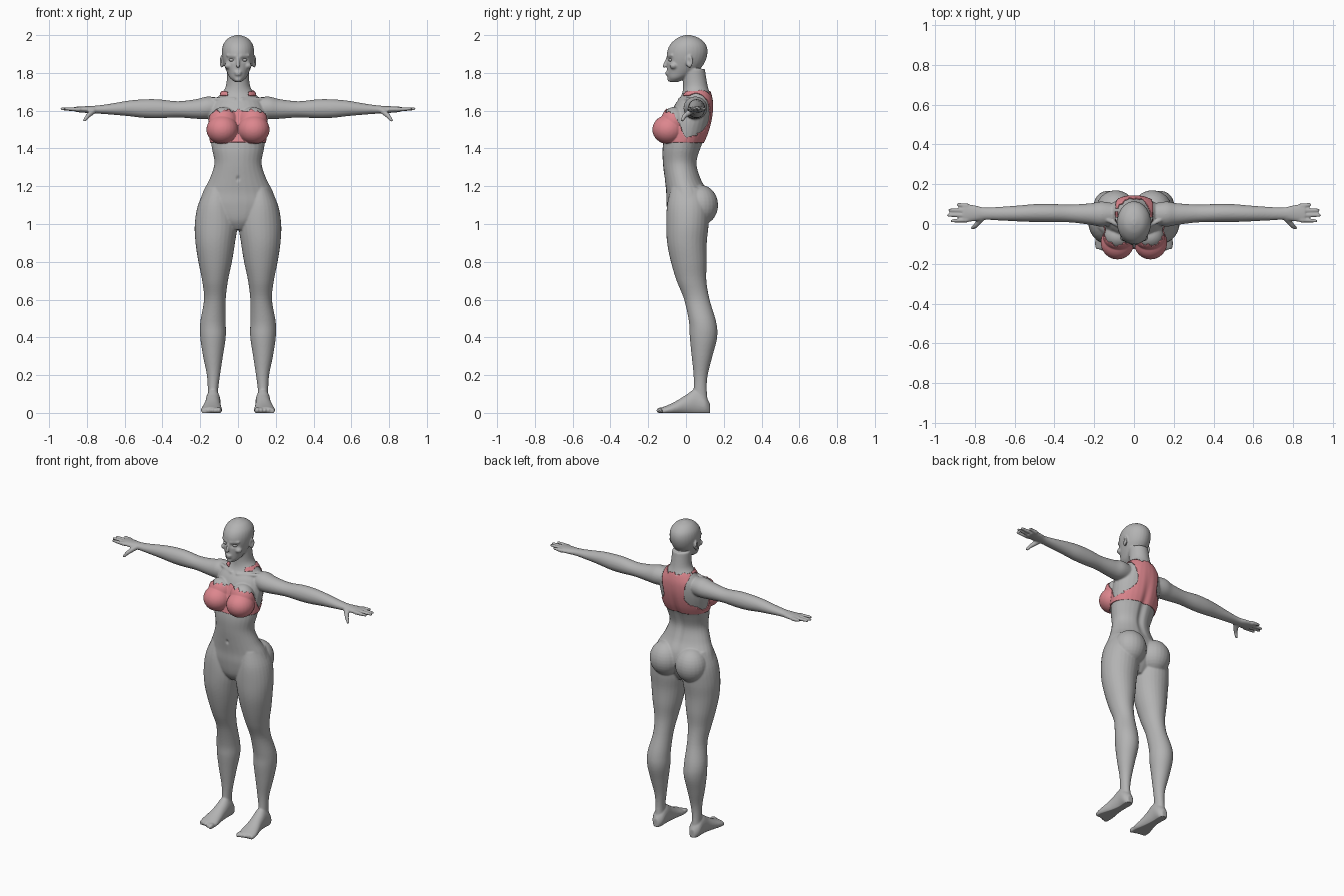
import bpy
import bmesh
import math
from mathutils import Vector, Matrix

cube = bpy.data.objects.get("Cube")
if cube:
    bpy.data.objects.remove(cube)


def make_material(name, colour):
    mat = bpy.data.materials.new(name)
    mat.use_nodes = True
    mat.diffuse_color = (*colour, 1)
    mat.node_tree.nodes["Principled BSDF"].inputs["Base Color"].default_value = (*colour, 1)
    return mat


grey = make_material("body grey", (0.45, 0.45, 0.45))
pink = make_material("top pink", (0.72, 0.24, 0.27))
bm = bmesh.new()
AXES = {"x": (1, 2, 0), "y": (0, 2, 1), "z": (0, 1, 2)}


def spline(rows, steps=5):
    """Smooth curve through rows of numbers."""
    rows = [Vector(r) for r in rows]
    out = []
    for i in range(len(rows) - 1):
        a, b, c, d = rows[max(i - 1, 0)], rows[i], rows[i + 1], rows[min(i + 2, len(rows) - 1)]
        for s in range(steps):
            t = s / steps
            out.append(b + (c - a) * (t / 2) + (a * 2 - b * 5 + c * 4 - d) * (t * t / 2)
                       + (b * 3 - a - c * 3 + d) * (t ** 3 / 2))
    return out + [rows[-1]]


def loft(axis, rows, side=1, count=28):
    """Oval rings along an axis; each row is position, min and max of both other axes."""
    u_axis, v_axis, t_axis = AXES[axis]
    rings = []
    for t, u0, u1, v0, v1 in spline(rows):
        ring = []
        for k in range(count):
            angle = math.tau * k / count
            p = [0, 0, 0]
            p[u_axis] = (u0 + u1) / 2 + (u1 - u0) / 2 * math.cos(angle)
            p[v_axis] = (v0 + v1) / 2 + (v1 - v0) / 2 * math.sin(angle)
            p[t_axis] = t
            p[0] *= side
            ring.append(bm.verts.new(p))
        rings.append(ring)
    for low, high in zip(rings, rings[1:]):
        for k in range(count):
            n = (k + 1) % count
            bm.faces.new((low[k], low[n], high[n], high[k]))
    bm.faces.new(rings[0])
    bm.faces.new(rings[-1])


def ball(centre, radii, side=1, tilt=0):
    place = (Matrix.Translation((centre[0] * side, centre[1], centre[2]))
             @ Matrix.Rotation(tilt * side, 4, "Z") @ Matrix.Diagonal((*radii, 1)))
    bmesh.ops.create_uvsphere(bm, u_segments=24, v_segments=16, radius=1, matrix=place)


def limb(start, end, r1, r2, side=1):
    """Tapered rod with round ends."""
    a, b = (Vector((p[0] * side, p[1], p[2])) for p in (start, end))
    turn = (b - a).to_track_quat("Z", "Y").to_matrix().to_4x4()
    bmesh.ops.create_cone(bm, cap_ends=True, segments=16, radius1=r1, radius2=r2,
                          depth=(b - a).length, matrix=Matrix.Translation((a + b) / 2) @ turn)
    for p, r in ((a, r1), (b, r2)):
        ball(p, (r, r, r))


# Torso and neck: height, half width, front, back
torso = [(.97, .05, -.06, .06), (1.02, .14, -.09, .09), (1.1, .2, -.103, .12),
         (1.17, .185, -.105, .115), (1.24, .15, -.113, .08), (1.32, .125, -.122, .06),
         (1.4, .138, -.124, .08), (1.48, .15, -.11, .115), (1.56, .155, -.09, .135),
         (1.63, .14, -.06, .14), (1.68, .1, -.025, .132), (1.73, .064, -.015, .115),
         (1.82, .058, -.02, .1)]
loft("z", [(z, -w, w, f, b) for z, w, f, b in torso])

# Head
head = [(1.752, .018, -.085, -.04), (1.772, .042, -.096, 0), (1.8, .057, -.1, .05),
        (1.84, .073, -.101, .09), (1.88, .083, -.102, .109), (1.92, .085, -.098, .114),
        (1.955, .076, -.08, .102), (1.985, .05, -.045, .068), (2, .012, -.005, .025)]
loft("z", [(z, -w, w, f, b) for z, w, f, b in head])

# Nose, lips and chin
limb((0, -.1, 1.878), (0, -.114, 1.836), .006, .01)
ball((0, -.098, 1.803), (.021, .012, .006))
ball((0, -.097, 1.792), (.018, .012, .007))
ball((0, -.084, 1.766), (.02, .015, .014))

leg = [(.03, .102, .162, .03, .12), (.12, .105, .16, .04, .11), (.2, .095, .165, .04, .115),
       (.3, .08, .185, .03, .14), (.4, .065, .2, .02, .165), (.48, .065, .2, .016, .16),
       (.6, .065, .18, -.01, .125), (.7, .053, .19, -.05, .108), (.8, .032, .21, -.08, .11),
       (.9, .016, .225, -.1, .11), (1, .003, .229, -.105, .12), (1.1, .02, .212, -.1, .12),
       (1.19, .05, .17, -.08, .09)]
foot = [(.127, .115, .15, .05), (.1, .095, .17, .09), (.05, .093, .171, .125), (0, .092, .176, .095),
        (-.05, .088, .188, .064), (-.09, .084, .196, .044), (-.125, .088, .194, .03)]
# Arm: distance out, height, depth centre, vertical and depth radii
arm = [(.08, 1.615, .05, .05, .05), (.16, 1.615, .05, .06, .063), (.22, 1.609, .05, .052, .054),
       (.32, 1.607, .053, .043, .045), (.42, 1.61, .055, .05, .046), (.5, 1.611, .055, .049, .045),
       (.58, 1.612, .053, .041, .04), (.68, 1.608, .052, .028, .034), (.75, 1.606, .052, .021, .031),
       (.8, 1.606, .054, .018, .04), (.86, 1.607, .056, .014, .047)]
fingers = [(.097, .885), (.07, .926), (.044, .932), (.016, .914)]

for side in (1, -1):
    loft("z", leg, side)
    loft("y", [(y, a, b, -.012, top) for y, a, b, top in foot], side)
    # Toes
    for i in range(5):
        ball((.102 + .02 * i, -.13 + .007 * i, .013), (.015 - .001 * i, .027, .017 - .001 * i), side)
    # Buttocks and bust
    ball((.092, .072, 1.1), (.1, .098, .108), side)
    ball((.083, -.093, 1.5), (.079, .08, .072), side)
    ball((.078, -.062, 1.545), (.073, .065, .075), side)
    # Arm, hand and collarbone
    loft("x", [(x, y - ry, y + ry, z - rz, z + rz) for x, z, y, rz, ry in arm], side)
    for y, tip in fingers:
        limb((.84, y * .9 + .005, 1.607), (tip, y, 1.61), .0125, .0085, side)
    limb((.765, .03, 1.6), (.795, -.008, 1.572), .017, .012, side)
    limb((.795, -.008, 1.572), (.812, -.02, 1.55), .012, .009, side)
    limb((.02, -.035, 1.66), (.13, .02, 1.66), .009, .012, side)
    # Ear, brow and cheekbone
    ball((.086, .018, 1.86), (.01, .02, .034), side, -.35)
    limb((.014, -.096, 1.889), (.058, -.075, 1.893), .008, .006, side)
    ball((.05, -.065, 1.838), (.022, .022, .018), side)

bmesh.ops.recalc_face_normals(bm, faces=bm.faces)
raw = bpy.data.meshes.new("body_parts")
bm.to_mesh(raw)
bm.free()

# Fuse the parts into one smooth skin
source = bpy.data.objects.new("body_source", raw)
bpy.context.collection.objects.link(source)
remesh = source.modifiers.new("Fuse", "REMESH")
remesh.mode = "VOXEL"
remesh.voxel_size = .005
soften = source.modifiers.new("Soften", "SMOOTH")
soften.factor = .5
soften.iterations = 6
graph = bpy.context.evaluated_depsgraph_get()
skin = bpy.data.meshes.new_from_object(source.evaluated_get(graph))
bpy.data.objects.remove(source)
skin.name = "body"


def near(p, centre, size):
    return math.exp(-sum(((a - b) / s) ** 2 for a, b, s in zip(p, centre, size)))


# Eye sockets, ear hollows, spine, navel and flat soles
for v in skin.vertices:
    p = v.co
    q = (abs(p.x), p.y, p.z)
    if p.z > 1.7:
        p.y += .011 * near(q, (.034, -.095, 1.869), (.018, .04, .011))
        p.x -= math.copysign(.008, p.x) * near(q, (.095, .015, 1.863), (.02, .009, .016))
    elif p.y > .02:
        p.y -= .014 * near(q, (0, .1, 1.38), (.022, .2, .16))
    elif p.z > 1.1:
        p.y += .008 * near(q, (0, -.12, 1.24), (.008, .05, .012))
    p.z = max(p.z, 0)


def add_object(name, mesh, mat):
    obj = bpy.data.objects.new(name, mesh)
    bpy.context.collection.objects.link(obj)
    mesh.materials.clear()
    mesh.materials.append(mat)
    mesh.polygons.foreach_set("use_smooth", [True] * len(mesh.polygons))
    return obj


add_object("body", skin, grey)


def is_covered(p):
    """Ragged cropped top: cups, side band, racer back and strap ends."""
    x, y, z = abs(p.x), p.y, p.z
    rag = .006 * math.sin(95 * p.x + 1) + .004 * math.sin(210 * p.x + 70 * y)
    if x > .185 or z < 1.432 or z > 1.705:
        return False
    if z > 1.678 and z < 1.7 and .055 < x < .09 and -.02 < y < .06:
        return True
    if y > .06:
        width = .07 + 12 * max(0, 1.55 - z) ** 2 + .2 * max(0, z - 1.57)
        return z < 1.475 + rag or (x < width + rag / 2 and z < 1.695 + rag)
    slope = min(max((y + .065) / .065, 0), 1)
    return z < 1.597 - .12 * slope - .03 * max(0, x - .11) / .05 + rag


# Garment shell lifted off the skin
bm = bmesh.new()
bm.from_mesh(skin)
bare = [f for f in bm.faces if not is_covered(f.calc_center_median())]
bm.normal_update()
for v in bm.verts:
    v.co += v.normal * .004
bmesh.ops.delete(bm, geom=bare, context="FACES")
cloth = bpy.data.meshes.new("cropped_top")
bm.to_mesh(cloth)
bm.free()
top = add_object("cropped_top", cloth, pink)
shell = top.modifiers.new("Thickness", "SOLIDIFY")
shell.thickness = .006
shell.offset = -.5

# Eyes
for side, label in ((1, "left"), (-1, "right")):
    bm = bmesh.new()
    ball((.034, -.08, 1.868), (.015, .013, .008), side)
    eye = bpy.data.meshes.new(label + "_eye")
    bm.to_mesh(eye)
    bm.free()
    add_object(label + "_eye", eye, grey)
